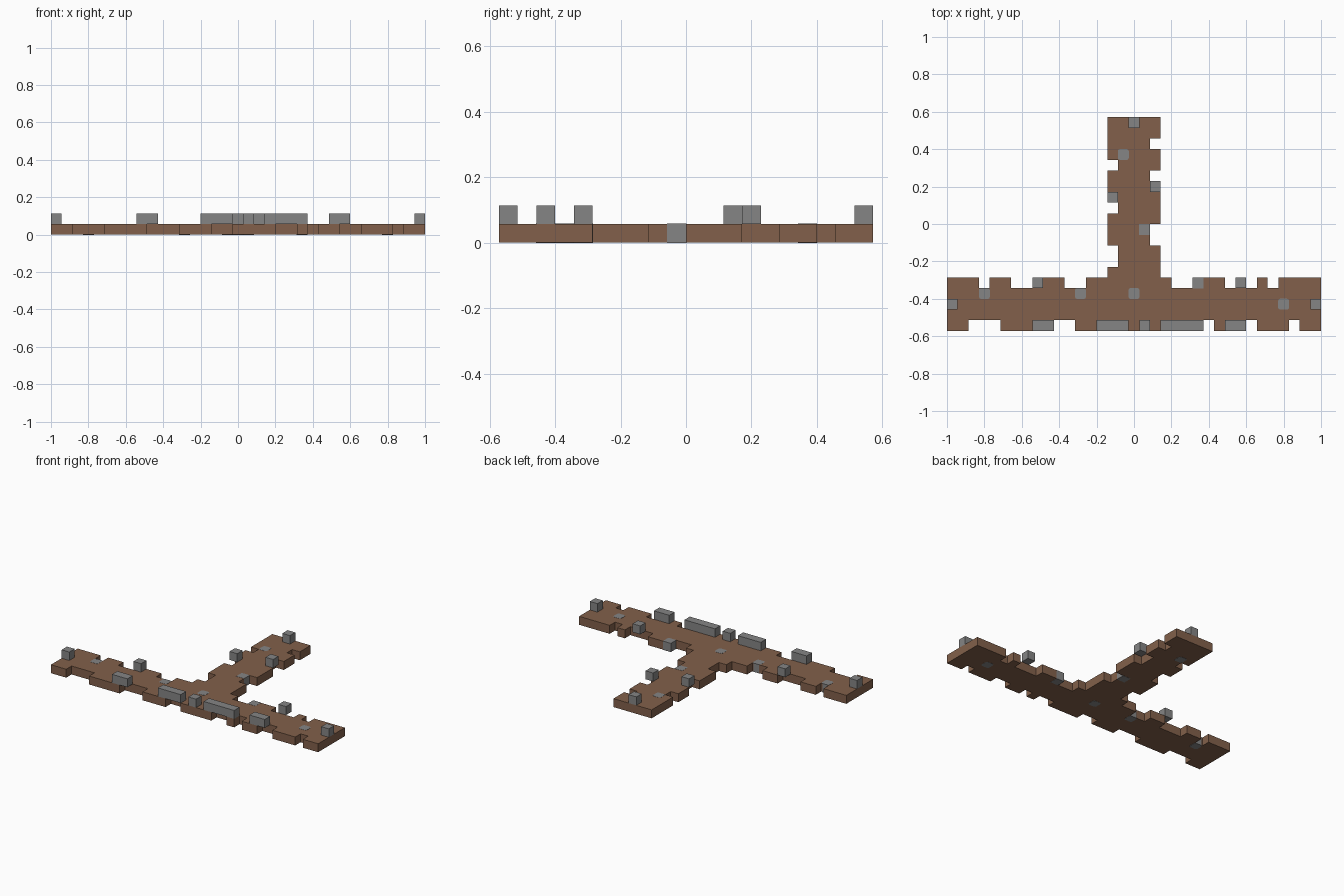
import bpy, bmesh
from mathutils import Vector

cube = bpy.data.objects.get("Cube")
if cube:
    bpy.data.objects.remove(cube, do_unlink=True)

U = 2 / 35            # one grid cell
NX, NY = 35, 20       # overall size in cells


def material(name, rgb):
    m = bpy.data.materials.new(name)
    m.use_nodes = True
    m.diffuse_color = (*rgb, 1)
    m.node_tree.nodes["Principled BSDF"].inputs["Base Color"].default_value = (*rgb, 1)
    return m


BROWN = material("earth brown", (0.225, 0.118, 0.070))
GREY = material("stone grey", (0.235, 0.235, 0.235))


def point(i, j, k):
    return Vector(((i - NX / 2) * U, (j - NY / 2) * U, k * U))


def finish(name, bm, mat):
    bmesh.ops.recalc_face_normals(bm, faces=bm.faces)
    me = bpy.data.meshes.new(name)
    bm.to_mesh(me)
    bm.free()
    me.materials.append(mat)
    ob = bpy.data.objects.new(name, me)
    bpy.context.collection.objects.link(ob)
    return ob


def block(name, lo, hi, pad=0.0, corner=0.0):
    """Stone box between two grid points, optionally with clipped upright edges."""
    a, b = point(*lo), point(*hi)
    p = Vector((pad, pad, pad))
    a, b = a - p, b + p
    bm = bmesh.new()
    bmesh.ops.create_cube(bm, size=1)
    for v in bm.verts:
        v.co = (a + b) / 2 + v.co * (b - a)
    if corner:
        upright = [e for e in bm.edges
                   if abs(e.verts[0].co.z - e.verts[1].co.z) > U / 2]
        bmesh.ops.bevel(bm, geom=upright, offset=corner, segments=2,
                        profile=0.5, affect='EDGES')
    return finish(name, bm, GREY)


# Walkway: a T of cells with missing cells bitten out of the edges
cells = {(i, j) for i in range(NX) for j in range(5)}
cells |= {(i, j) for i in range(15, 20) for j in range(5, NY)}

front_notches = [(2, 5), (9, 12), (15, 17), (21, 23), (24, 25), (27, 29), (32, 33)]
back_notches = [(3, 4), (6, 9), (11, 13), (21, 23), (26, 29), (30, 31)]
left_notches = [(6, 8), (11, 13), (15, 16)]
right_notches = [(8, 10), (13, 15), (17, 18)]

for row, notches in ((0, front_notches), (4, back_notches)):
    for a, b in notches:
        cells -= {(i, row) for i in range(a, b)}
for col, notches in ((15, left_notches), (19, right_notches)):
    for a, b in notches:
        cells -= {(col, j) for j in range(a, b)}

bm = bmesh.new()
for i, j in sorted(cells):
    bm.faces.new([bm.verts.new(point(i + di, j + dj, 0))
                  for di, dj in ((0, 0), (1, 0), (1, 1), (0, 1))])
bmesh.ops.remove_doubles(bm, verts=bm.verts, dist=U / 50)
ext = bmesh.ops.extrude_face_region(bm, geom=bm.faces[:], use_keep_orig=True)
bmesh.ops.translate(bm, vec=(0, 0, U),
                    verts=[g for g in ext["geom"] if isinstance(g, bmesh.types.BMVert)])
bmesh.ops.dissolve_limit(bm, angle_limit=0.01, verts=bm.verts, edges=bm.edges)
finish("walkway", bm, BROWN)

# Parapet stones along the front edge
for n, (a, b) in enumerate([(8, 10), (14, 17), (18, 19), (20, 24), (26, 28)]):
    block(f"parapet_stone_{n + 1}", (a, 0, 1), (b, 1, 2))

# Single standing stones on the ends and the other edges
for n, (i, j) in enumerate([(0, 2), (34, 2), (8, 4), (27, 4), (15, 12), (19, 13), (17, 19)]):
    block(f"standing_stone_{n + 1}", (i, j, 1), (i + 1, j + 1, 2))

# Stones set flush into the walkway
for n, (i, j) in enumerate([(3, 3), (12, 3), (17, 3), (31, 2), (16, 16)]):
    block(f"paving_stone_{n + 1}", (i, j, 0), (i + 1, j + 1, 1), 0.001, 0.012)

# Flush stones that show on the walkway's edge
for n, (i, j) in enumerate([(18, 9), (23, 4)]):
    block(f"edge_stone_{n + 1}", (i, j, 0), (i + 1, j + 1, 1), 0.001)
